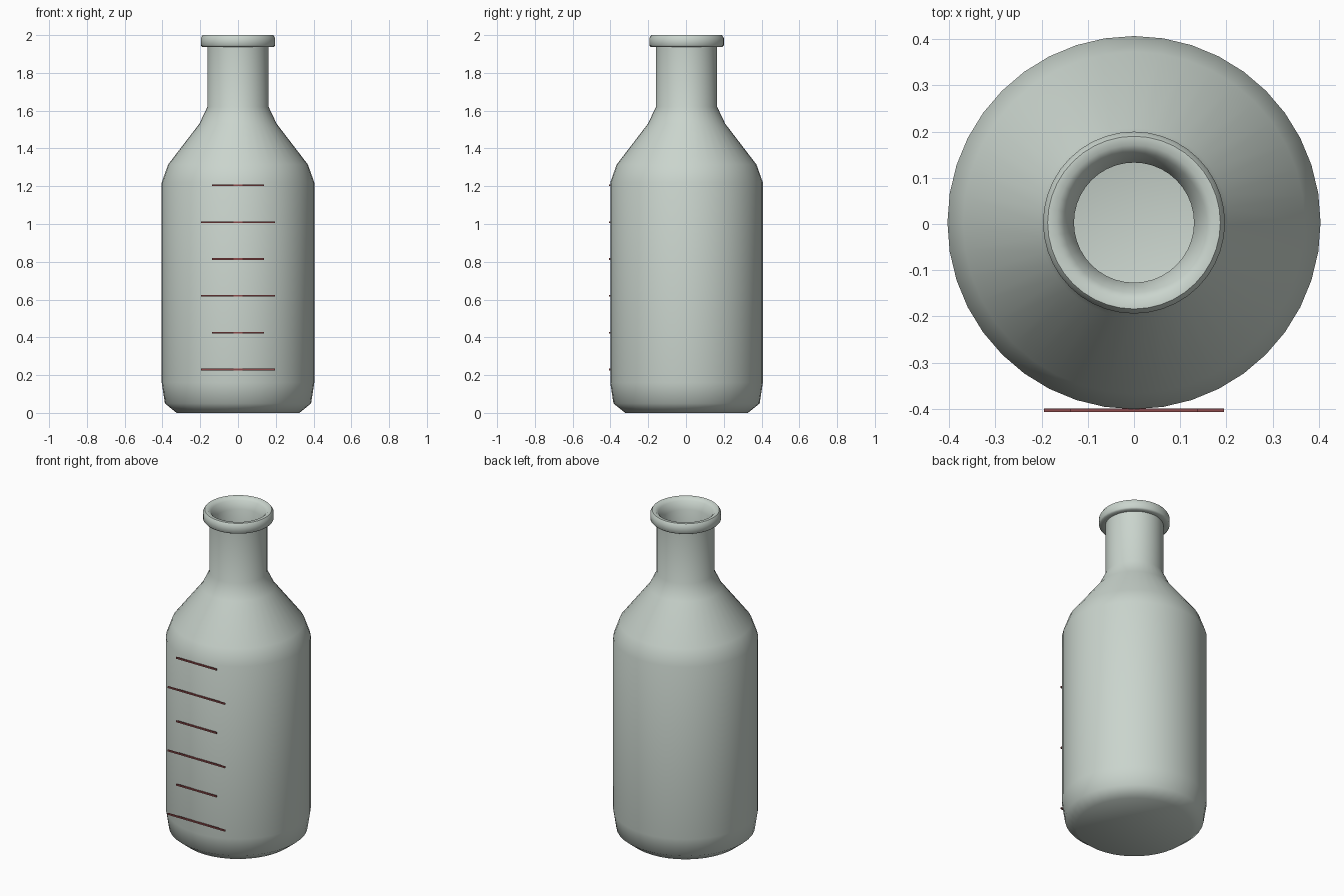
import bpy, bmesh, math
from mathutils import Vector

cube = bpy.data.objects.get("Cube")
if cube:
    bpy.data.objects.remove(cube, do_unlink=True)


def material(name, rgb):
    m = bpy.data.materials.new(name)
    m.use_nodes = True
    color = (*rgb, 1.0)
    m.diffuse_color = color
    m.node_tree.nodes["Principled BSDF"].inputs["Base Color"].default_value = color
    return m


def add_object(name, bm, mat):
    bmesh.ops.recalc_face_normals(bm, faces=bm.faces)
    mesh = bpy.data.meshes.new(name)
    bm.to_mesh(mesh)
    bm.free()
    mesh.materials.append(mat)
    obj = bpy.data.objects.new(name, mesh)
    bpy.context.collection.objects.link(obj)
    return obj


def lathe(name, profile, steps, mat):
    bm = bmesh.new()
    verts = [bm.verts.new((0, r, z)) for r, z in profile]
    edges = [bm.edges.new(pair) for pair in zip(verts, verts[1:])]
    bmesh.ops.spin(bm, geom=verts + edges, cent=(0, 0, 0), axis=(0, 0, 1),
                   angle=math.tau, steps=steps, use_merge=True)
    bmesh.ops.remove_doubles(bm, verts=bm.verts, dist=0.0005)
    obj = add_object(name, bm, mat)
    bpy.ops.object.select_all(action="DESELECT")
    bpy.context.view_layer.objects.active = obj
    obj.select_set(True)
    bpy.ops.object.shade_smooth_by_angle(angle=math.radians(55))
    return obj


def bar(name, center, size, mat):
    bm = bmesh.new()
    bmesh.ops.create_cube(bm, size=1)
    bmesh.ops.scale(bm, vec=Vector(size), verts=bm.verts)
    bmesh.ops.translate(bm, vec=Vector(center), verts=bm.verts)
    return add_object(name, bm, mat)


glass = material("pale grey green glass", (0.59, 0.66, 0.61))
red = material("dark red marking", (0.27, 0.07, 0.07))

# Hollow bottle: outside from base to lip, then down the inside to the floor
outside = [(0, 0), (0.325, 0), (0.387, 0.05), (0.404, 0.16), (0.404, 1.22),
           (0.37, 1.315), (0.205, 1.53), (0.162, 1.62), (0.162, 1.94)]
lip = [(0.19, 1.938), (0.197, 1.946), (0.197, 1.985), (0.187, 2.0),
       (0.168, 2.0), (0.152, 1.985), (0.13, 1.94)]
inside = [(0.13, 1.62), (0.175, 1.52), (0.34, 1.3), (0.372, 1.21),
          (0.372, 0.17), (0.357, 0.075), (0.31, 0.03), (0, 0.03)]
bottle = lathe("bottle", outside + lip + inside, 40, glass)
bottle.location.y = 0.003

# Measuring lines, alternating long and short
for i in range(6):
    width = 0.39 if i % 2 == 0 else 0.275
    bar(f"measuring_line_{i + 1}", (0, -0.403, 0.23 + i * 0.195),
        (width, 0.008, 0.009), red)
